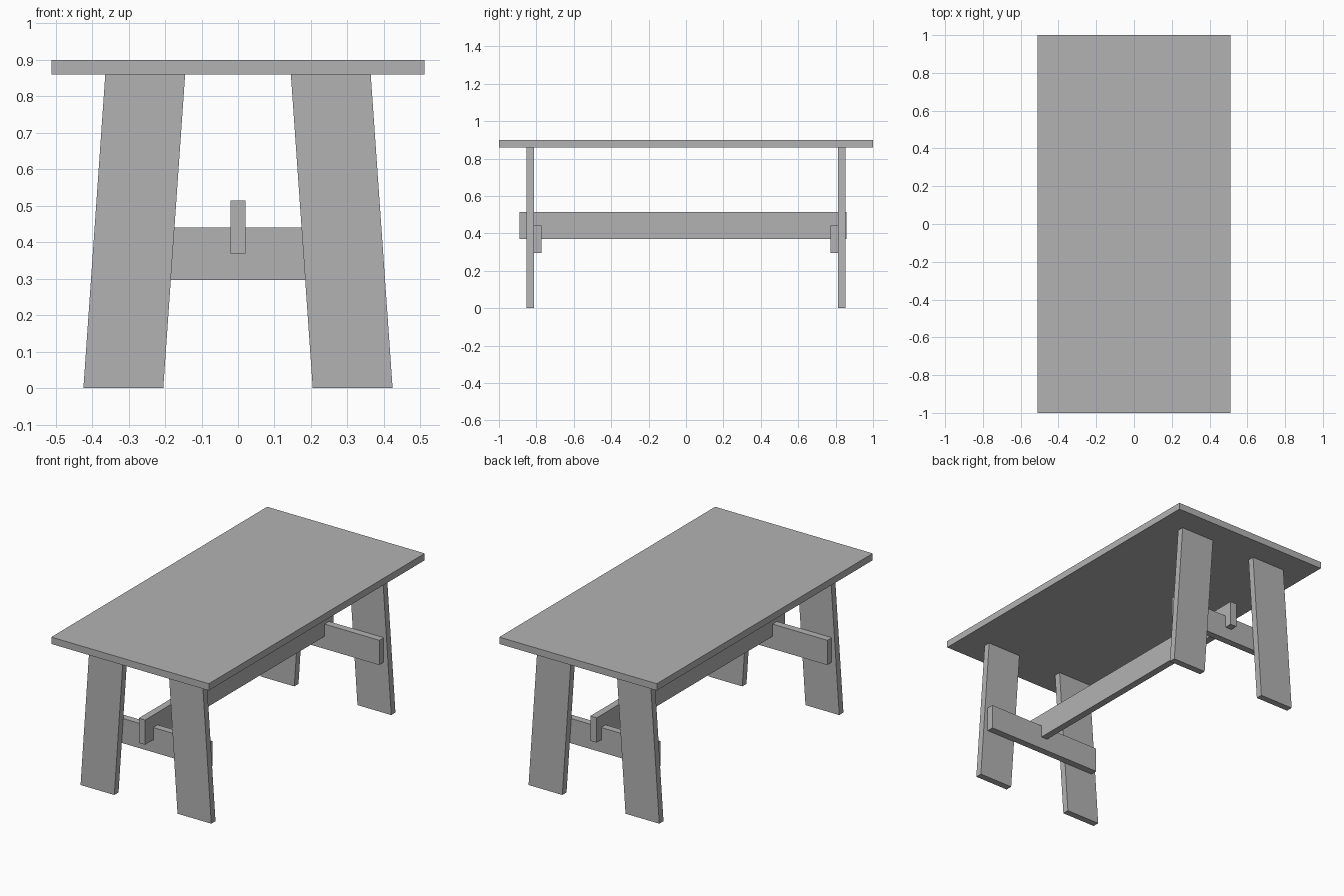
import bpy
import bmesh

cube = bpy.data.objects.get("Cube")
if cube:
    bpy.data.objects.remove(cube, do_unlink=True)

# Single plain grey finish
grey = bpy.data.materials.new("plain grey")
grey.use_nodes = True
colour = (0.45, 0.45, 0.45, 1)
grey.diffuse_color = colour
grey.node_tree.nodes["Principled BSDF"].inputs["Base Color"].default_value = colour


def board(name, x, y, z, lean=0):
    """Box between (low, high) limits; lean shifts its top face along x."""
    mesh = bpy.data.meshes.new(name)
    bm = bmesh.new()
    bmesh.ops.create_cube(bm, size=1)
    for v in bm.verts:
        top = v.co.z > 0
        v.co = (x[v.co.x > 0] + lean * top, y[v.co.y > 0], z[top])
    bm.to_mesh(mesh)
    bm.free()
    mesh.materials.append(grey)
    obj = bpy.data.objects.new(name, mesh)
    bpy.context.collection.objects.link(obj)
    return obj


# Table top
board("table_top", (-0.511, 0.511), (-1, 1), (0.86, 0.9))

# Leaning plank legs and the cross rails fixed to their inner faces
for end, s in (("front", -1), ("back", 1)):
    leg_y = sorted((s * 0.814, s * 0.853))
    rail_y = sorted((s * 0.773, s * 0.814))
    for side, m in (("left", 1), ("right", -1)):
        leg_x = sorted((m * 0.205, m * 0.424))
        board(f"{end}_{side}_leg", leg_x, leg_y, (0, 0.86), lean=-m * 0.06)
    board(f"{end}_cross_rail", (-0.375, 0.375), rail_y, (0.296, 0.441))

# Long stretcher through both cross rails
board("stretcher", (-0.0205, 0.0205), (-0.89, 0.857), (0.369, 0.514))
